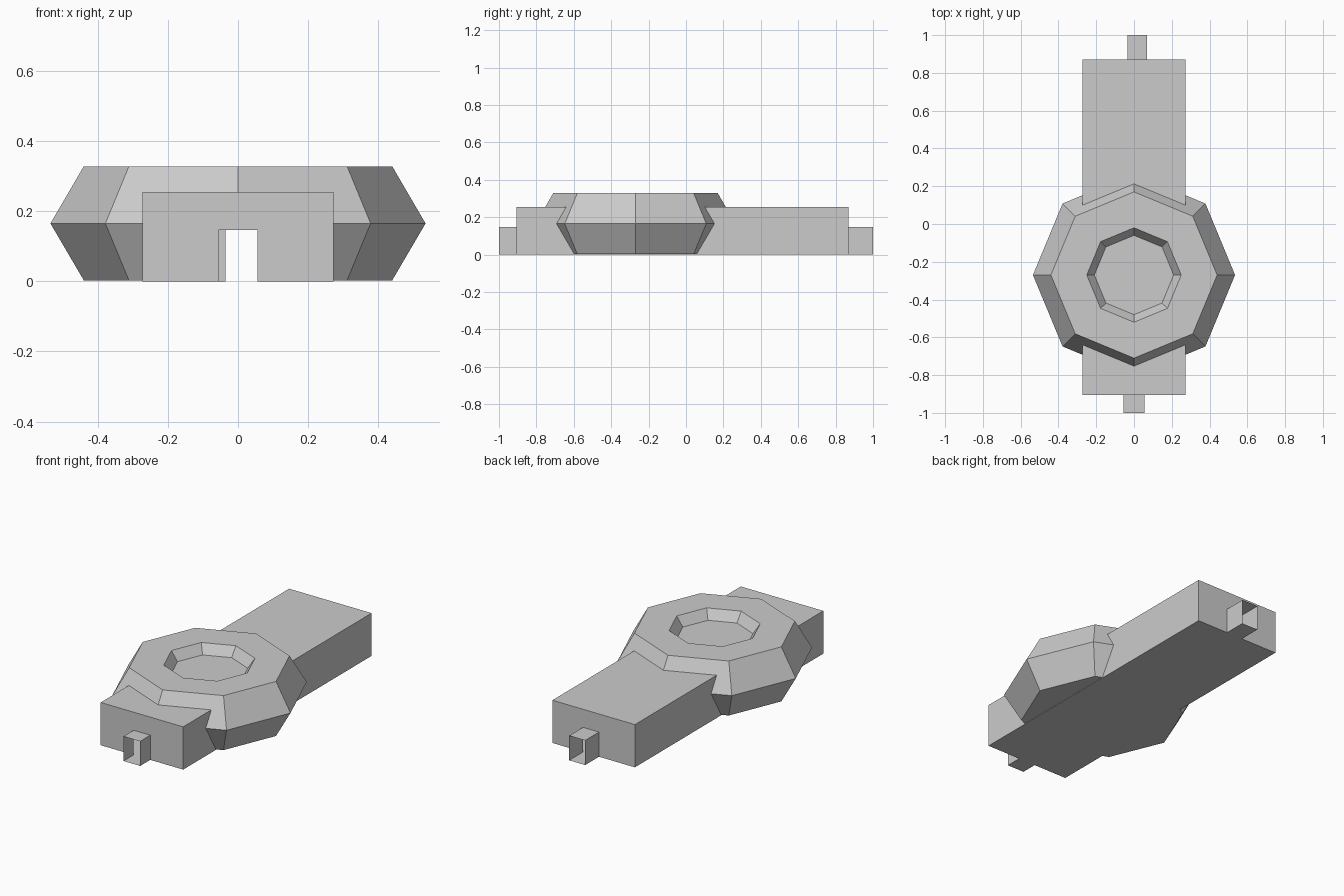
import bpy
import bmesh
from math import cos, sin, pi

cube = bpy.data.objects.get("Cube")
if cube:
    bpy.data.objects.remove(cube, do_unlink=True)

grey = bpy.data.materials.new("plain_grey")
grey.use_nodes = True
colour = (0.6, 0.6, 0.6, 1)
grey.diffuse_color = colour
grey.node_tree.nodes["Principled BSDF"].inputs["Base Color"].default_value = colour


def add_object(name, bm):
    bmesh.ops.recalc_face_normals(bm, faces=bm.faces)
    mesh = bpy.data.meshes.new(name)
    bm.to_mesh(mesh)
    bm.free()
    mesh.materials.append(grey)
    obj = bpy.data.objects.new(name, mesh)
    bpy.context.collection.objects.link(obj)
    return obj


def box(name, low, high):
    bm = bmesh.new()
    bmesh.ops.create_cube(bm, size=1)
    for v in bm.verts:
        v.co = [(a + b) / 2 + c * (b - a) for a, b, c in zip(low, high, v.co)]
    return add_object(name, bm)


def turned(name, centre_y, profile, sides=8):
    """Closed solid from (radius, height) rings."""
    bm = bmesh.new()
    rings = [[bm.verts.new((r * cos(2 * pi * i / sides),
                            centre_y + r * sin(2 * pi * i / sides), z))
              for i in range(sides)] for r, z in profile]
    for a, b in zip(rings, rings[1:]):
        for i in range(sides):
            j = (i + 1) % sides
            bm.faces.new((a[i], a[j], b[j], b[i]))
    bm.faces.new(rings[0])
    bm.faces.new(rings[-1])
    return add_object(name, bm)


# Long slab, octagonal hub with a shallow recess, and end sockets
body = box("slab_body", (-0.272, -0.905, 0), (0.272, 0.87, 0.255))
hub = turned("octagonal_hub", -0.27,
             [(0.44, 0.003), (0.535, 0.165), (0.44, 0.328), (0.25, 0.328), (0.21, 0.272)])
front_socket = box("front_socket", (-0.055, -1, 0), (0.055, -0.8, 0.147))
back_socket = box("back_socket", (-0.035, 0.8, 0), (0.07, 1, 0.147))

# Join the parts into one hollow shell
parts = [hub, front_socket, back_socket]
for part in parts:
    mod = body.modifiers.new("join_" + part.name, "BOOLEAN")
    mod.operation = "UNION"
    mod.solver = "EXACT"
    mod.object = part
bpy.context.view_layer.update()
shell = bpy.data.meshes.new_from_object(
    body.evaluated_get(bpy.context.evaluated_depsgraph_get()))
body.modifiers.clear()
body.data = shell
for part in parts:
    bpy.data.objects.remove(part, do_unlink=True)

# Open the outer ends of both sockets
bm = bmesh.new()
bm.from_mesh(shell)
ends = [f for f in bm.faces if all(abs(v.co.y) > 0.99 for v in f.verts)]
bmesh.ops.delete(bm, geom=ends, context="FACES")
bm.to_mesh(shell)
bm.free()
